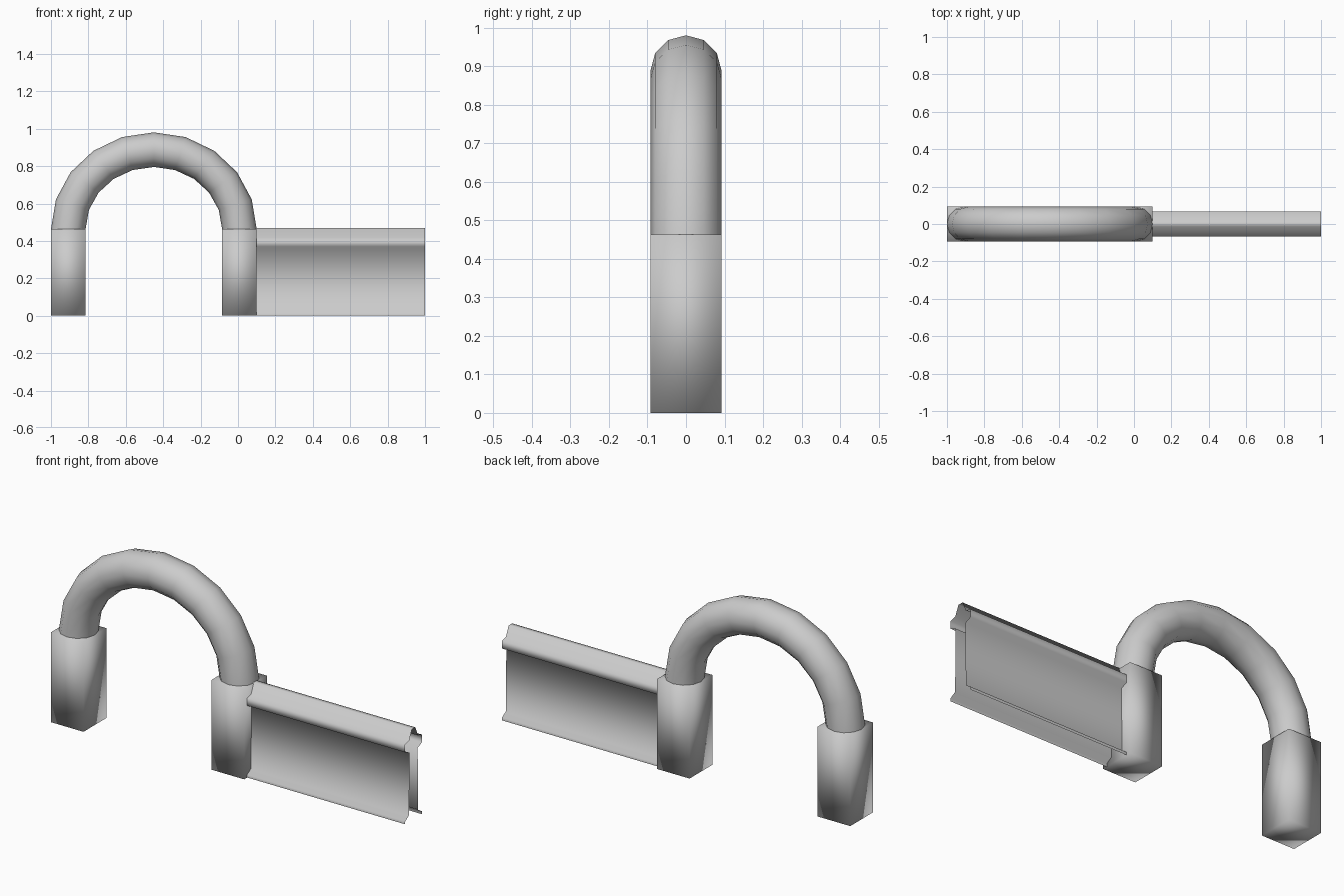
import bpy
from math import sin, cos, pi

if "Cube" in bpy.data.objects:
    bpy.data.objects.remove(bpy.data.objects["Cube"])

W = 0.0925          # half width of posts and tube radius
POST_H = 0.463      # post height
CX = -0.45          # arch centre


def make(name, verts, faces):
    mesh = bpy.data.meshes.new(name)
    mesh.from_pydata(verts, [], faces)
    mesh.update()
    mesh.shade_smooth()
    obj = bpy.data.objects.new(name, mesh)
    bpy.context.collection.objects.link(obj)
    return obj


# Square posts with soft shading
def post(name, x):
    bpy.ops.mesh.primitive_cube_add(size=1, location=(x, 0, POST_H / 2))
    obj = bpy.context.object
    obj.name = name
    obj.scale = (2 * W, 2 * W, POST_H)
    bpy.ops.object.transform_apply(location=False, rotation=False, scale=True)
    obj.data.shade_smooth()


post("left_post", CX - 0.4575)
post("right_post", CX + 0.4575)

# Arched tube: 12-sided section swept over a slightly flattened half circle
STEPS, SIDES = 10, 12
verts, faces = [], []
for i in range(STEPS + 1):
    a = pi * i / STEPS
    for j in range(SIDES):
        b = 2 * pi * j / SIDES
        off = W * cos(b)
        verts.append((CX + (0.4575 + off) * cos(a), W * sin(b),
                      POST_H + (0.425 + off) * sin(a)))
for i in range(STEPS):
    for j in range(SIDES):
        k = (j + 1) % SIDES
        faces.append((i * SIDES + j, i * SIDES + k,
                      (i + 1) * SIDES + k, (i + 1) * SIDES + j))
make("arch_tube", verts, faces)

# Rail panel: thin open shell, half profile (y, z) mirrored, extruded along x
half = [(0.068, 0.0), (0.068, 0.015), (0.037, 0.035), (0.033, 0.355),
        (0.068, 0.37), (0.068, 0.41), (0.036, 0.418), (0.014, 0.468)]
profile = half + [(-y, z) for y, z in reversed(half)]
n = len(profile)
verts = [(x, y, z) for x in (0.09, 1.0) for y, z in profile]
faces = [(i, n + i, n + i + 1, i + 1) for i in range(n - 1)]
panel = make("rail_panel", verts, faces)
panel.data.flip_normals()
